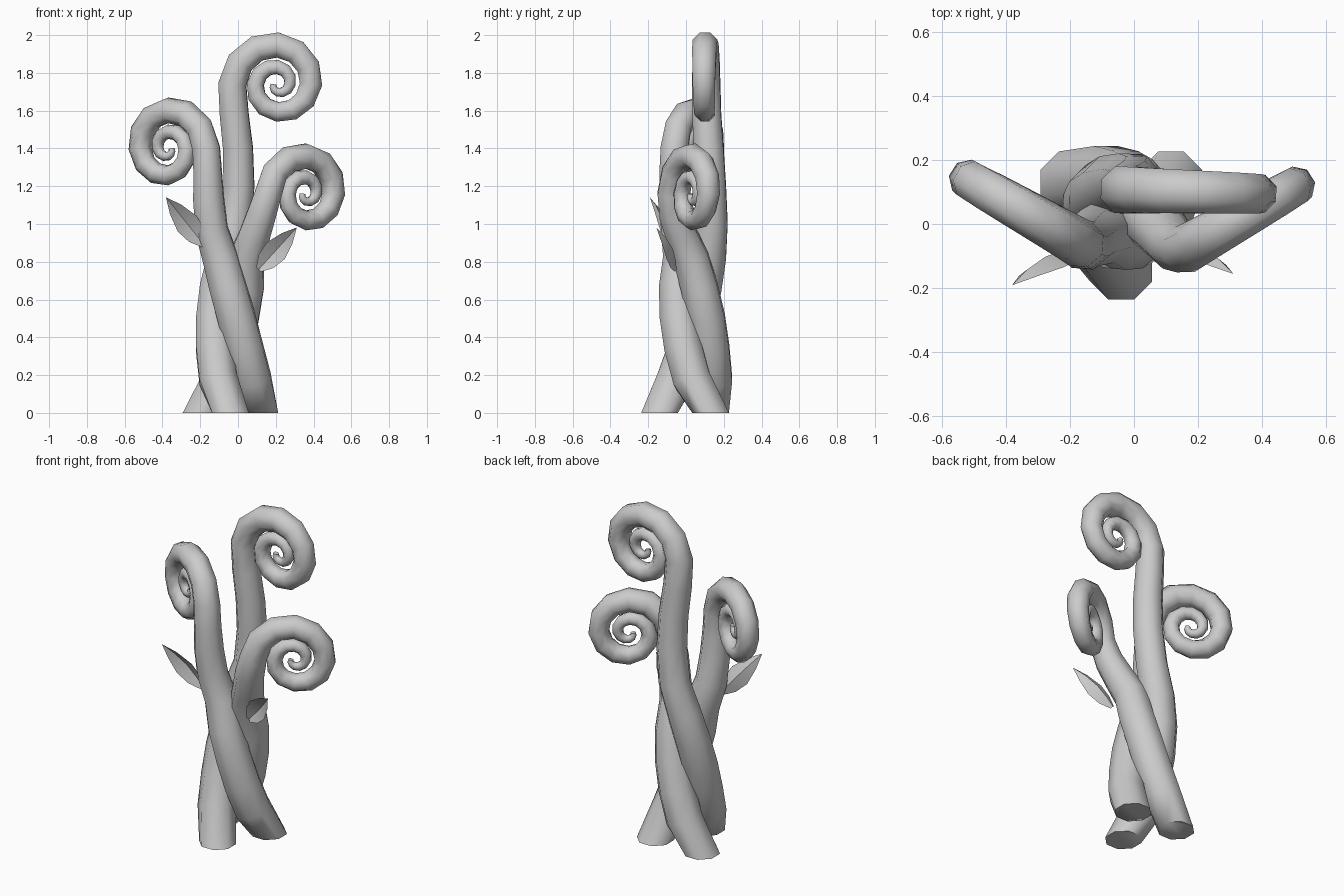
import bpy, math
from mathutils import Vector

if "Cube" in bpy.data.objects:
    bpy.data.objects.remove(bpy.data.objects["Cube"])

SIDES = 8
HUB = Vector((-0.04, 0.04, 0))          # axis the stalks twist around


def make_object(name, verts, faces, angle):
    me = bpy.data.meshes.new(name)
    me.from_pydata([tuple(v) for v in verts], [], faces)
    me.validate()
    ob = bpy.data.objects.new(name, me)
    bpy.context.collection.objects.link(ob)
    bpy.ops.object.select_all(action='DESELECT')
    ob.select_set(True)
    bpy.context.view_layer.objects.active = ob
    bpy.ops.object.shade_smooth_by_angle(angle=math.radians(angle))
    return ob


def tube(name, path):
    """Sweep an octagon along (point, radius) pairs, flat on the ground."""
    pts = [p for p, r in path]
    verts, faces = [], []
    side = Vector((1, 0, 0))
    for i, (p, r) in enumerate(path):
        t = (pts[min(i + 1, len(pts) - 1)] - pts[max(i - 1, 0)]).normalized()
        if i == 0:
            t = Vector((0, 0, 1))
        side = (side - t * side.dot(t)).normalized()
        up = t.cross(side)
        for k in range(SIDES):
            a = math.tau * (k + 0.5) / SIDES
            verts.append(p + (side * math.cos(a) + up * math.sin(a)) * r)
    for i in range(len(path) - 1):
        for k in range(SIDES):
            a, b = i * SIDES + k, i * SIDES + (k + 1) % SIDES
            faces.append((a, b, b + SIDES, a + SIDES))
    faces.append(tuple(reversed(range(SIDES))))
    faces.append(tuple(range(len(verts) - SIDES, len(verts))))
    return make_object(name, verts, faces, 60)


def stalk(name, base_angle, mids, center, direction, size):
    path = []
    # twisted lower part with a flared foot
    for z, rad, r in ((0, 0.18, 0.105), (0.18, 0.115, 0.108), (0.34, 0.09, 0.108),
                      (0.5, 0.085, 0.106), (0.66, 0.085, 0.104), (0.82, 0.085, 0.1)):
        a = math.radians(base_angle - 194 * z)
        path.append((HUB + Vector((math.cos(a) * rad, math.sin(a) * rad, z)), r))
    # free upper stem
    path += [(Vector(m[:3]), m[3]) for m in mids]
    # fiddlehead spiral, shrinking inwards
    c, d = Vector(center), Vector(direction).normalized()
    for i in range(25):
        q = i / 3
        a = math.pi - q * math.pi / 2
        rad = 0.24 * size * (1 - q / 9.5) ** 1.3
        path.append((c + d * (math.cos(a) * rad) + Vector((0, 0, math.sin(a) * rad)),
                     0.08 * size * (1 - q / 10)))
    return tube(name, path)


def leaf(name, base, tip, width):
    """Pointed leaf folded along its midrib."""
    base, tip = Vector(base), Vector(tip)
    run = tip - base
    side = run.cross(Vector((0, -1, 0))).normalized()
    nrm = side.cross(run).normalized()
    if nrm.y > 0:
        nrm = -nrm
    verts, faces = [], []
    for t, w in ((0, 0.25), (0.2, 0.8), (0.45, 1.0), (0.75, 0.6), (1, 0.02)):
        mid = base + run * t - nrm * 0.03 * math.sin(math.pi * t)
        edge = nrm * 0.035 * w
        verts += [mid - side * width * w + edge, mid, mid + side * width * w + edge]
    for i in range(4):
        for k in range(2):
            a = i * 3 + k
            faces.append((a, a + 1, a + 4, a + 3))
    return make_object(name, verts, faces, 25)


# three intertwined stalks
stalk("tall_stalk", -90, [(-0.015, 0.135, 1.0, 0.092), (0.005, 0.13, 1.2, 0.088),
                          (0.0, 0.12, 1.4, 0.085), (-0.02, 0.11, 1.58, 0.082)],
      (0.21, 0.10, 1.74), (1, -0.03, 0), 1.0)
stalk("right_stalk", 150, [(0.085, -0.02, 0.93, 0.09), (0.125, -0.065, 1.05, 0.083)],
      (0.36, 0.035, 1.16), (0.87, 0.5, 0), 0.96)
stalk("left_stalk", 30, [(-0.14, -0.045, 0.97, 0.092), (-0.155, -0.06, 1.13, 0.087),
                         (-0.16, -0.065, 1.27, 0.08)],
      (-0.37, 0.055, 1.40), (-0.87, 0.5, 0), 0.97)

# leaves
leaf("left_leaf", (-0.18, -0.08, 0.89), (-0.38, -0.19, 1.14), 0.065)
leaf("right_leaf", (0.11, -0.05, 0.76), (0.31, -0.155, 0.98), 0.065)
